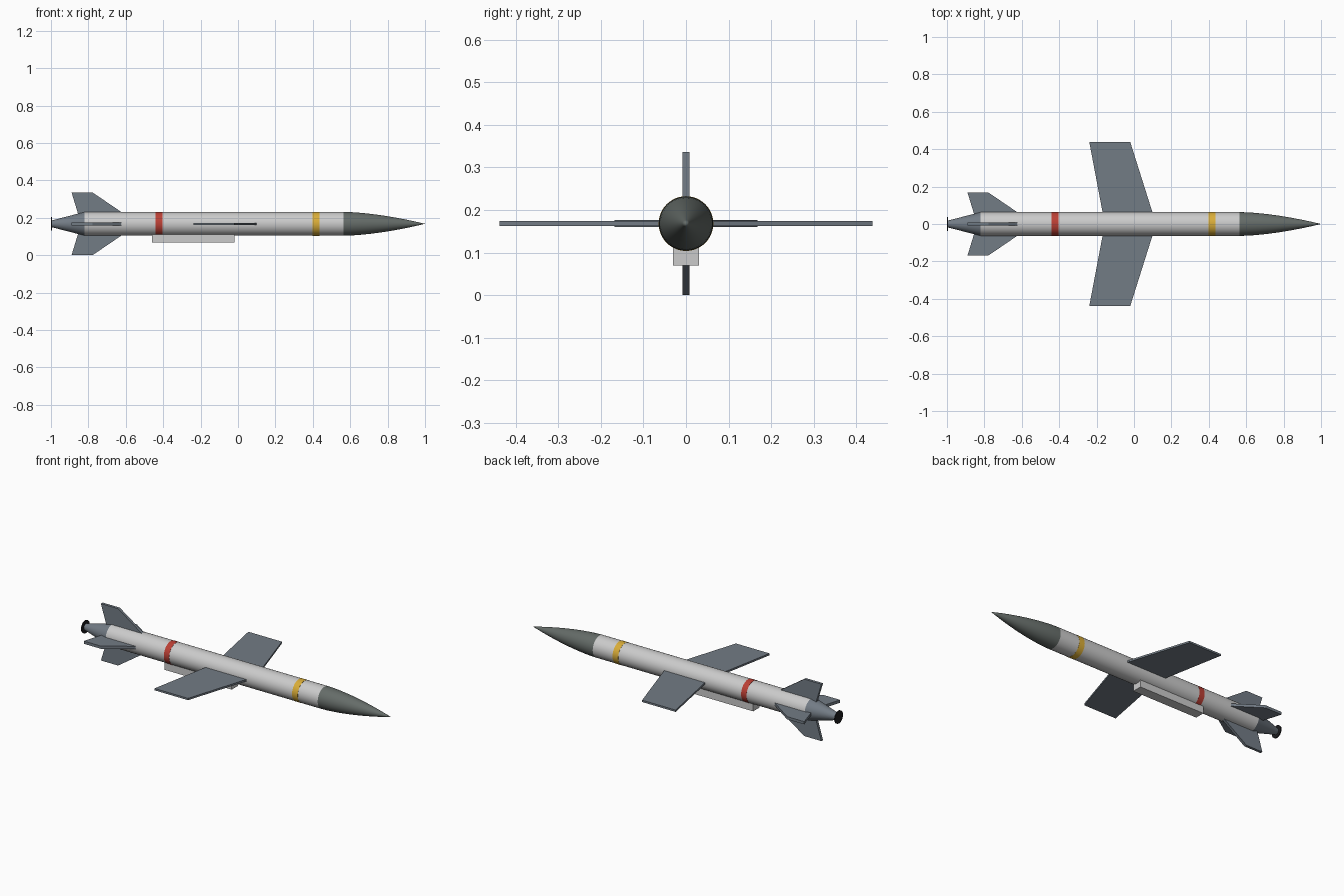
import bpy, bmesh, math
from mathutils import Matrix, Vector

if "Cube" in bpy.data.objects:
    bpy.data.objects.remove(bpy.data.objects["Cube"])

Z = 0.168      # height of the body axis
R = 0.0635     # body radius


def material(name, rgb):
    m = bpy.data.materials.new(name)
    m.diffuse_color = (*rgb, 1)
    m.use_nodes = True
    m.node_tree.nodes["Principled BSDF"].inputs["Base Color"].default_value = m.diffuse_color
    return m


PALE = material("pale_grey", (0.62, 0.64, 0.61))
DARK = material("dark_grey", (0.13, 0.15, 0.14))
STEEL = material("steel_blue", (0.17, 0.20, 0.235))
BLACK = material("black", (0.012, 0.012, 0.014))
RED = material("red", (0.5, 0.05, 0.035))
YELLOW = material("yellow", (0.7, 0.42, 0.04))


def finish(name, bm, mat, smooth=False):
    bmesh.ops.recalc_face_normals(bm, faces=bm.faces)
    mesh = bpy.data.meshes.new(name)
    bm.to_mesh(mesh)
    bm.free()
    mesh.materials.append(mat)
    ob = bpy.data.objects.new(name, mesh)
    bpy.context.collection.objects.link(ob)
    if smooth:
        bpy.context.view_layer.objects.active = ob
        ob.select_set(True)
        bpy.ops.object.shade_smooth_by_angle(angle=math.radians(35))
        ob.select_set(False)
    return ob


def lathe(name, profile, mat, sides=48):
    """Revolve (x, radius) points about the body axis and cap both ends."""
    bm = bmesh.new()
    rings = []
    for x, r in profile:
        if r == 0:
            rings.append([bm.verts.new((x, 0, Z))])
        else:
            angles = [2 * math.pi * i / sides for i in range(sides)]
            rings.append([bm.verts.new((x, r * math.cos(a), Z + r * math.sin(a))) for a in angles])
    for a, b in zip(rings, rings[1:]):
        for i in range(sides):
            j = (i + 1) % sides
            if len(b) == 1:
                bm.faces.new((a[i], a[j], b[0]))
            else:
                bm.faces.new((a[i], a[j], b[j], b[i]))
    for ring in (rings[0], rings[-1]):
        if len(ring) > 1:
            bm.faces.new(ring)
    return finish(name, bm, mat, True)


def fin(name, outline, thickness, angle, mat):
    """Flat plate from (x, distance from axis) points, turned about the axis."""
    bm = bmesh.new()
    face = bm.faces.new([bm.verts.new((x, r, -thickness / 2)) for x, r in outline])
    ext = bmesh.ops.extrude_face_region(bm, geom=[face])
    moved = [v for v in ext["geom"] if isinstance(v, bmesh.types.BMVert)]
    bmesh.ops.translate(bm, verts=moved, vec=(0, 0, thickness))
    turn = Matrix.Translation((0, 0, Z)) @ Matrix.Rotation(angle, 4, 'X')
    bmesh.ops.transform(bm, matrix=turn, verts=bm.verts)
    return finish(name, bm, mat)


# Body tube, pointed nose, tail cone and nozzle disc
lathe("body_tube", [(-0.82, R), (0.565, R)], PALE)
steps = 12
nose = [(0.565 + 0.435 * i / steps, R * (1 - (i / steps) ** 1.65)) for i in range(steps)]
lathe("nose_cone", nose + [(1.0, 0)], DARK)
lathe("tail_cone", [(-0.996, 0.018), (-0.82, R)], STEEL)
lathe("nozzle_disc", [(-1.0, 0.037), (-0.994, 0.037)], BLACK)

# Painted bands
lathe("red_band", [(-0.44, R + 0.0008), (-0.405, R + 0.0008)], RED)
lathe("yellow_band", [(0.398, R + 0.0008), (0.435, R + 0.0008)], YELLOW)

# Main wings
wing = [(0.112, 0.02), (-0.02, 0.438), (-0.239, 0.438), (-0.16, 0.02)]
for i, side in enumerate(("left", "right")):
    fin(f"wing_{side}", wing, 0.011, math.pi * i, STEEL)

# Four tail fins
tail = [(-0.56, 0.02), (-0.623, 0.0625), (-0.778, 0.168), (-0.89, 0.168), (-0.845, 0.02)]
for i in range(4):
    fin(f"tail_fin_{i + 1}", tail, 0.016, math.pi / 2 * i, STEEL)

# Cable duct under the body
bm = bmesh.new()
bmesh.ops.create_cube(bm, size=1)
bmesh.ops.scale(bm, vec=(0.44, 0.06, 0.06), verts=bm.verts)
bmesh.ops.translate(bm, vec=(-0.24, 0, 0.099), verts=bm.verts)
finish("belly_duct", bm, PALE)
